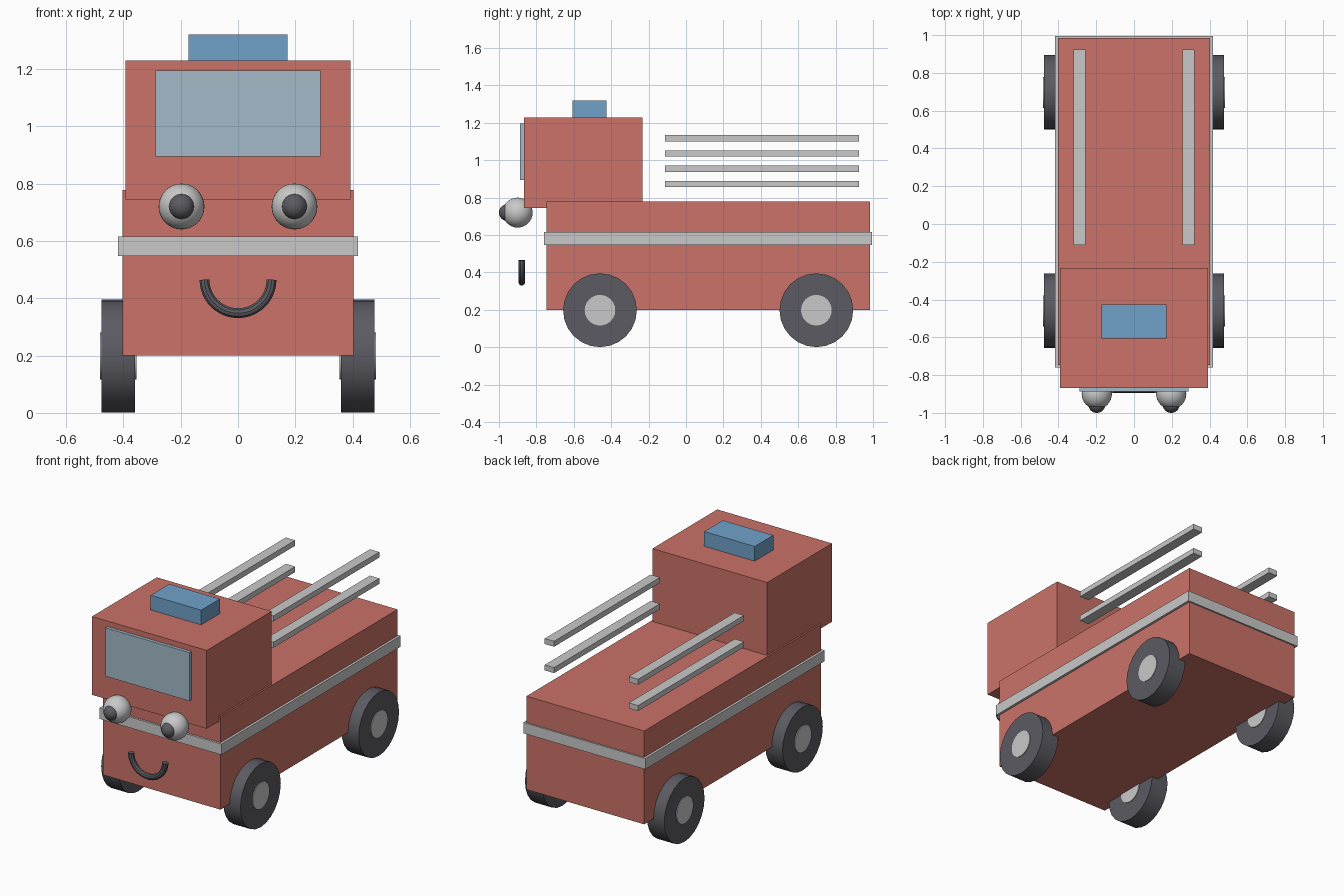
import bpy
import math

old = bpy.data.objects.get("Cube")
if old:
    bpy.data.objects.remove(old, do_unlink=True)


def material(name, r, g, b):
    m = bpy.data.materials.new(name)
    m.use_nodes = True
    m.diffuse_color = (r, g, b, 1)
    m.node_tree.nodes["Principled BSDF"].inputs["Base Color"].default_value = (r, g, b, 1)
    return m


RED = material("truck red", 0.597, 0.171, 0.138)
SILVER = material("light grey", 0.584, 0.584, 0.584)
BLUE = material("beacon blue", 0.162, 0.361, 0.591)
GLASS = material("window glass", 0.366, 0.491, 0.578)
DARK = material("dark rubber", 0.104, 0.104, 0.122)


def finish(name, mat, smooth=False):
    ob = bpy.context.object
    ob.name = name
    ob.data.materials.append(mat)
    if smooth:
        bpy.ops.object.shade_smooth_by_angle(angle=math.radians(35))
    return ob


def box(name, mat, x, y, z):
    """Box from (min, max) ranges on each axis."""
    ranges = (x, y, z)
    bpy.ops.mesh.primitive_cube_add(size=1, location=[(a + b) / 2 for a, b in ranges])
    ob = finish(name, mat)
    for v in ob.data.vertices:
        for i, (a, b) in enumerate(ranges):
            v.co[i] *= b - a


def disc(name, mat, radius, depth, location):
    bpy.ops.mesh.primitive_cylinder_add(vertices=24, radius=radius, depth=depth,
                                        location=location, rotation=(0, math.pi / 2, 0))
    finish(name, mat, True)


def ball(name, mat, radius, location):
    bpy.ops.mesh.primitive_uv_sphere_add(segments=32, ring_count=16,
                                         radius=radius, location=location)
    finish(name, mat, True)


# Body, stripe and cab
box("body", RED, (-0.403, 0.403), (-0.747, 0.985), (0.2, 0.778))
box("stripe_band", SILVER, (-0.418, 0.418), (-0.76, 0.995), (0.548, 0.615))
box("cab", RED, (-0.393, 0.393), (-0.867, -0.233), (0.744, 1.229))
box("windscreen", GLASS, (-0.288, 0.288), (-0.887, -0.855), (0.895, 1.195))
box("beacon", BLUE, (-0.173, 0.173), (-0.607, -0.425), (1.21, 1.32))

# Ladder rails, staggered in height between the two sides
for side, s, low in (("left", 1, 0.954), ("right", -1, 0.873)):
    for level, z in (("lower", low), ("upper", low + 0.163)):
        box(f"{side}_{level}_rail", SILVER, (s * 0.288 - 0.032, s * 0.288 + 0.032),
            (-0.111, 0.925), (z - 0.017, z + 0.017))

# Wheels and eyes
for side, s in (("left", 1), ("right", -1)):
    for end, y in (("front", -0.46), ("rear", 0.697)):
        centre = (s * 0.418, y, 0.198)
        disc(f"{end}_{side}_tyre", DARK, 0.197, 0.118, centre)
        disc(f"{end}_{side}_hub", SILVER, 0.082, 0.127, centre)
    ball(f"{side}_eye", SILVER, 0.08, (s * 0.197, -0.9, 0.72))
    ball(f"{side}_pupil", DARK, 0.045, (s * 0.197, -0.955, 0.72))

# Smile: a half-ring tube
curve = bpy.data.curves.new("smile", "CURVE")
curve.dimensions = "3D"
curve.bevel_depth = 0.018
curve.bevel_resolution = 3
curve.use_fill_caps = True
steps = 24
path = curve.splines.new("POLY")
path.points.add(steps)
for i, p in enumerate(path.points):
    a = math.pi * (1 + i / steps)
    p.co = (0.117 * math.cos(a), -0.878, 0.465 + 0.117 * math.sin(a), 1)
smile = bpy.data.objects.new("smile", curve)
bpy.context.collection.objects.link(smile)
bpy.ops.object.select_all(action="DESELECT")
smile.select_set(True)
bpy.context.view_layer.objects.active = smile
bpy.ops.object.convert(target="MESH")
finish("smile", DARK, True)
